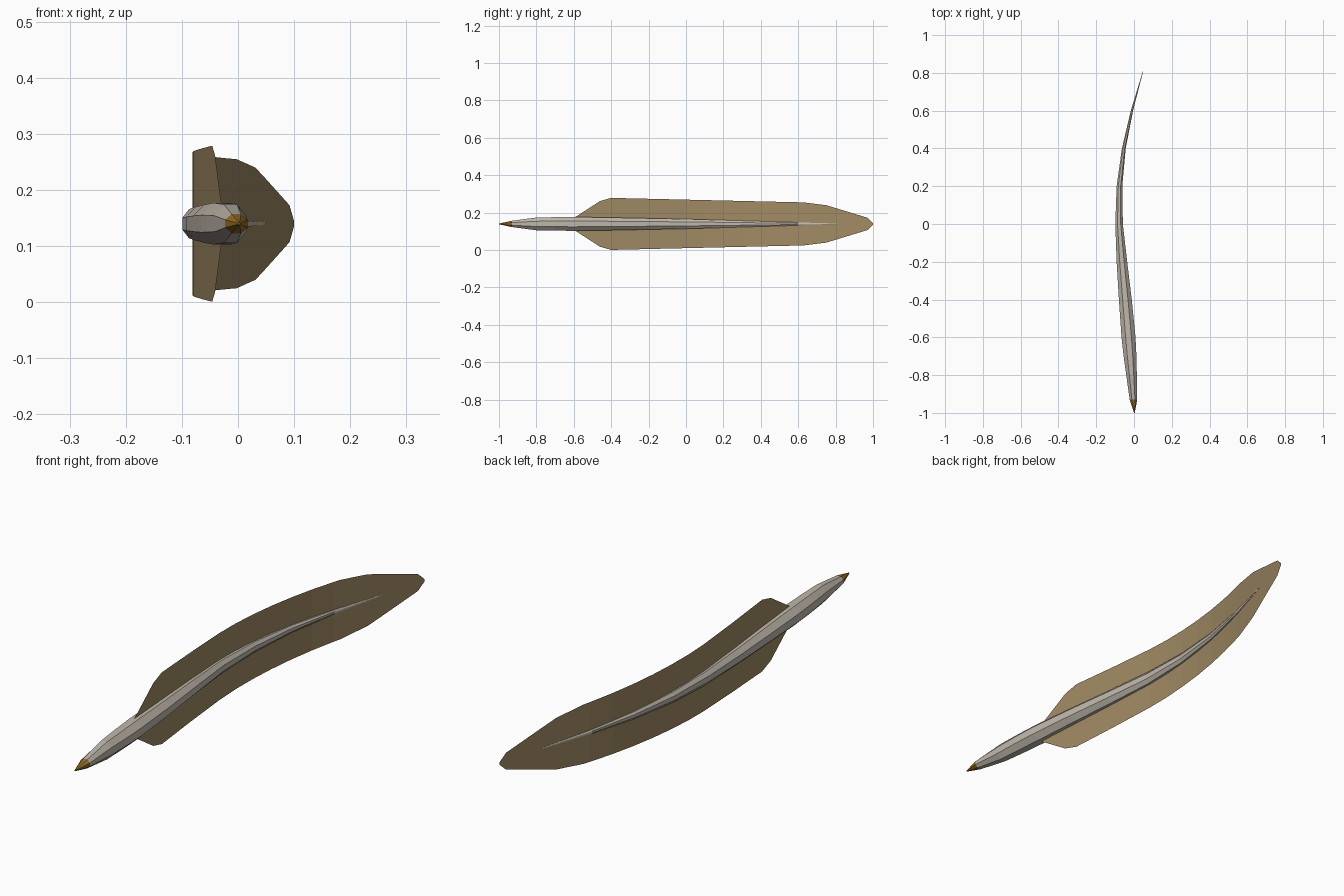
import bpy, bmesh, math

if "Cube" in bpy.data.objects:
    bpy.data.objects.remove(bpy.data.objects["Cube"])

ZC = 0.14  # height of the quill axis

# centreline: (y, x)
PATH = [(-1.0, 0.002), (-0.93, -0.003), (-0.8, -0.013), (-0.6, -0.029), (-0.4, -0.046),
        (-0.2, -0.064), (0.0, -0.079), (0.1, -0.081), (0.2, -0.077), (0.3, -0.068),
        (0.4, -0.054), (0.5, -0.035), (0.6, -0.011), (0.7, 0.017), (0.81, 0.048), (1.0, 0.1)]
# shaft: (y, half width in x, half height in z)
SHAFT = [(-0.93, 0.02, 0.017), (-0.8, 0.028, 0.034), (-0.7, 0.034, 0.036), (-0.6, 0.037, 0.037),
         (-0.4, 0.034, 0.034), (-0.2, 0.028, 0.030), (0.0, 0.020, 0.026), (0.2, 0.015, 0.020),
         (0.4, 0.010, 0.014), (0.6, 0.006, 0.008), (0.81, 0.001, 0.002)]
NIB = [(-1.0, 0.002, 0.002), (-0.93, 0.02, 0.017)]
# vane: (y, half height in z)
VANE = [(-0.59, 0.038), (-0.46, 0.122), (-0.4, 0.139), (0.63, 0.115), (0.75, 0.1),
        (0.97, 0.033), (1.0, 0.004)]


def lerp(table, y):
    for (a, va), (b, vb) in zip(table, table[1:]):
        if y <= b:
            return va + (vb - va) * (y - a) / (b - a)
    return table[-1][1]


def curve_x(y):
    return lerp(PATH, y)


def material(name, srgb):
    m = bpy.data.materials.new(name)
    m.diffuse_color = [(c / 255 / 12.92) if c < 11 else ((c / 255 + 0.055) / 1.055) ** 2.4
                       for c in srgb] + [1]
    m.use_nodes = True
    m.node_tree.nodes["Principled BSDF"].inputs["Base Color"].default_value = m.diffuse_color
    return m


def finish(bm, name, mat, smooth=False):
    me = bpy.data.meshes.new(name)
    bm.to_mesh(me)
    bm.free()
    me.materials.append(mat)
    ob = bpy.data.objects.new(name, me)
    bpy.context.collection.objects.link(ob)
    return ob


def tube(name, stations, mat, sides=8):
    bm = bmesh.new()
    rings = []
    k = 1 / math.cos(math.pi / sides)
    for y, rx, rz in stations:
        ring = []
        for i in range(sides):
            a = 2 * math.pi * (i + 0.5) / sides
            ring.append(bm.verts.new((curve_x(y) + k * rx * math.cos(a), y, ZC + k * rz * math.sin(a))))
        rings.append(ring)
    for r, s in zip(rings, rings[1:]):
        for i in range(sides):
            j = (i + 1) % sides
            bm.faces.new((r[i], r[j], s[j], s[i]))
    bm.faces.new(rings[0])
    bm.faces.new(rings[-1])
    bmesh.ops.recalc_face_normals(bm, faces=bm.faces)
    return finish(bm, name, mat)


def sheet(name, mat):
    # thin feather blade following the centreline
    ys = sorted({y for y, _ in VANE} | {y for y, _ in PATH if -0.59 < y < 1})
    bm = bmesh.new()
    rows = []
    for y in ys:
        h = lerp(VANE, y)
        rows.append([bm.verts.new((curve_x(y), y, ZC + s * h)) for s in (-1, 0, 1)])
    for a, b in zip(rows, rows[1:]):
        for i in range(2):
            bm.faces.new((a[i], b[i], b[i + 1], a[i + 1]))
    return finish(bm, name, mat)


tube("quill_shaft", SHAFT, material("bone grey", (192, 184, 172)))
tube("nib", NIB, material("dark gold", (152, 110, 38)))
sheet("feather_vane", material("tan brown", (160, 138, 100)))
